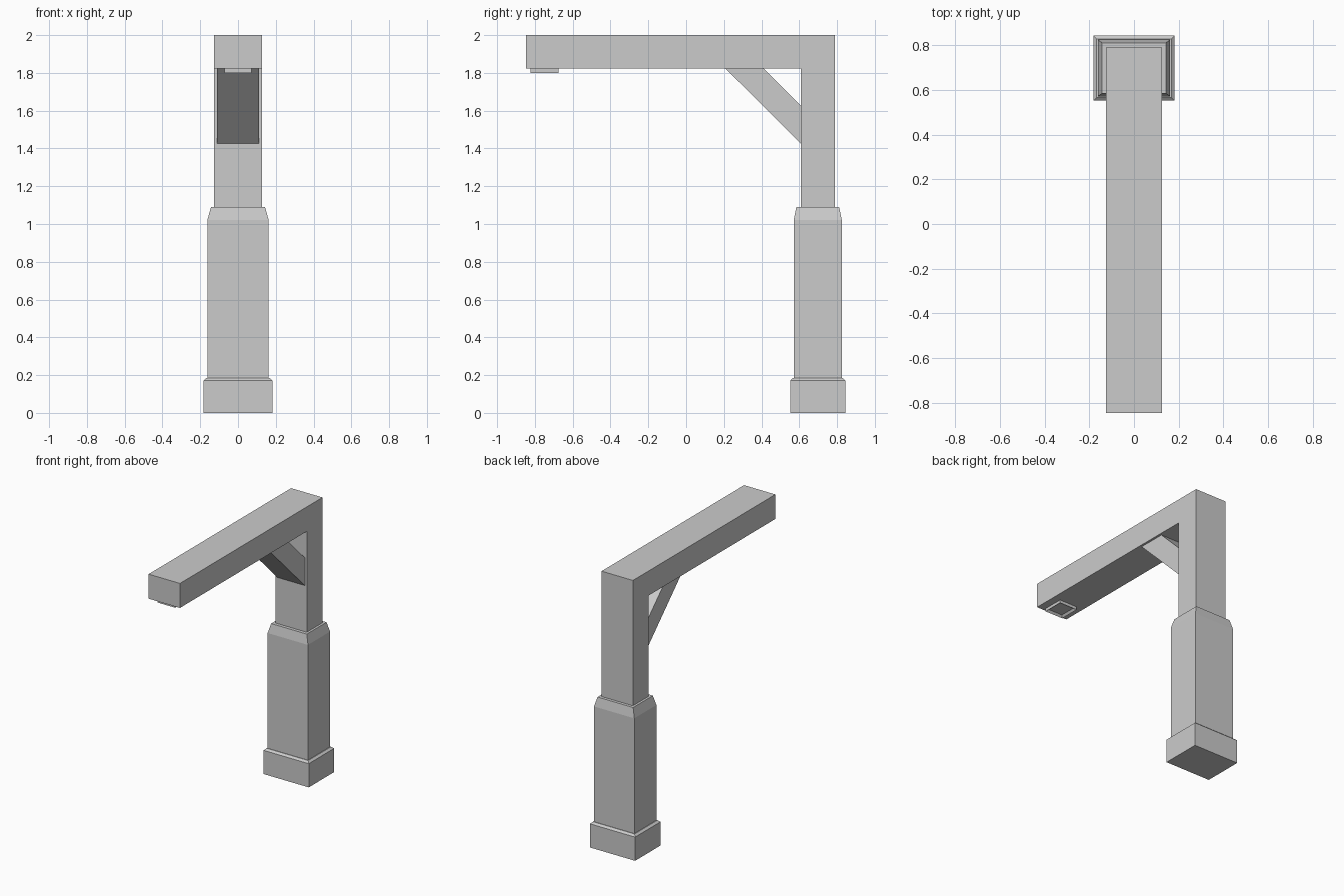
import bpy, bmesh
from mathutils import Vector

cube = bpy.data.objects.get("Cube")
if cube:
    bpy.data.objects.remove(cube, do_unlink=True)

GREY = (0.6, 0.6, 0.6, 1)
grey = bpy.data.materials.new("plain grey")
grey.use_nodes = True
grey.diffuse_color = GREY
grey.node_tree.nodes["Principled BSDF"].inputs["Base Color"].default_value = GREY


def finish(name, bm):
    bmesh.ops.recalc_face_normals(bm, faces=bm.faces)
    mesh = bpy.data.meshes.new(name)
    bm.to_mesh(mesh)
    bm.free()
    mesh.materials.append(grey)
    ob = bpy.data.objects.new(name, mesh)
    bpy.context.collection.objects.link(ob)
    return ob


def side_profile(name, outline, half_width):
    """Extrude a (y, z) outline across x."""
    bm = bmesh.new()
    face = bm.faces.new([bm.verts.new((-half_width, y, z)) for y, z in outline])
    out = bmesh.ops.extrude_face_region(bm, geom=[face])["geom"]
    bmesh.ops.translate(bm, vec=Vector((2 * half_width, 0, 0)),
                        verts=[v for v in out if isinstance(v, bmesh.types.BMVert)])
    return finish(name, bm)


def stacked_rings(name, rings, y_mid):
    """Skin rectangular (half x, half y, z) rings from bottom to top."""
    bm = bmesh.new()
    loops = [[bm.verts.new((sx * hx, y_mid + sy * hy, z))
              for sx, sy in ((-1, -1), (1, -1), (1, 1), (-1, 1))]
             for hx, hy, z in rings]
    for low, high in zip(loops, loops[1:]):
        for i in range(4):
            j = (i + 1) % 4
            bm.faces.new((low[i], low[j], high[j], high[i]))
    bm.faces.new(loops[0])
    bm.faces.new(loops[-1])
    return finish(name, bm)


POST_Y = 0.698
ARM_Z = 1.822
FRONT, INNER, BACK = -0.846, 0.609, 0.789

# Upright post and overhanging arm in one bent beam
side_profile("post_and_arm", [(FRONT, 2), (FRONT, ARM_Z), (INNER, ARM_Z),
                              (INNER, 1.05), (BACK, 1.05), (BACK, 2)], 0.126)

# Diagonal brace under the arm
side_profile("diagonal_brace", [(0.21, ARM_Z), (INNER, 1.425),
                                (INNER, 1.627), (0.413, ARM_Z)], 0.11)

# Thicker lower sleeve with a chamfered top
stacked_rings("lower_sleeve", [(0.162, 0.127, 0.1), (0.162, 0.127, 1.022),
                               (0.143, 0.113, 1.09)], POST_Y)

# Foot with a small chamfered lip
stacked_rings("foot", [(0.182, 0.146, 0), (0.182, 0.146, 0.172),
                       (0.167, 0.131, 0.185)], POST_Y)

# Lamp plate under the arm tip, with a recessed panel facing down
lamp = stacked_rings("lamp_plate", [(0.071, 0.074, 1.8), (0.071, 0.074, ARM_Z)], -0.749)
bm = bmesh.new()
bm.from_mesh(lamp.data)
bm.faces.ensure_lookup_table()
panel = min(bm.faces, key=lambda f: f.calc_center_median().z)
bmesh.ops.inset_region(bm, faces=[panel], thickness=0.018)
bmesh.ops.translate(bm, verts=panel.verts, vec=Vector((0, 0, 0.015)))
bm.to_mesh(lamp.data)
bm.free()
